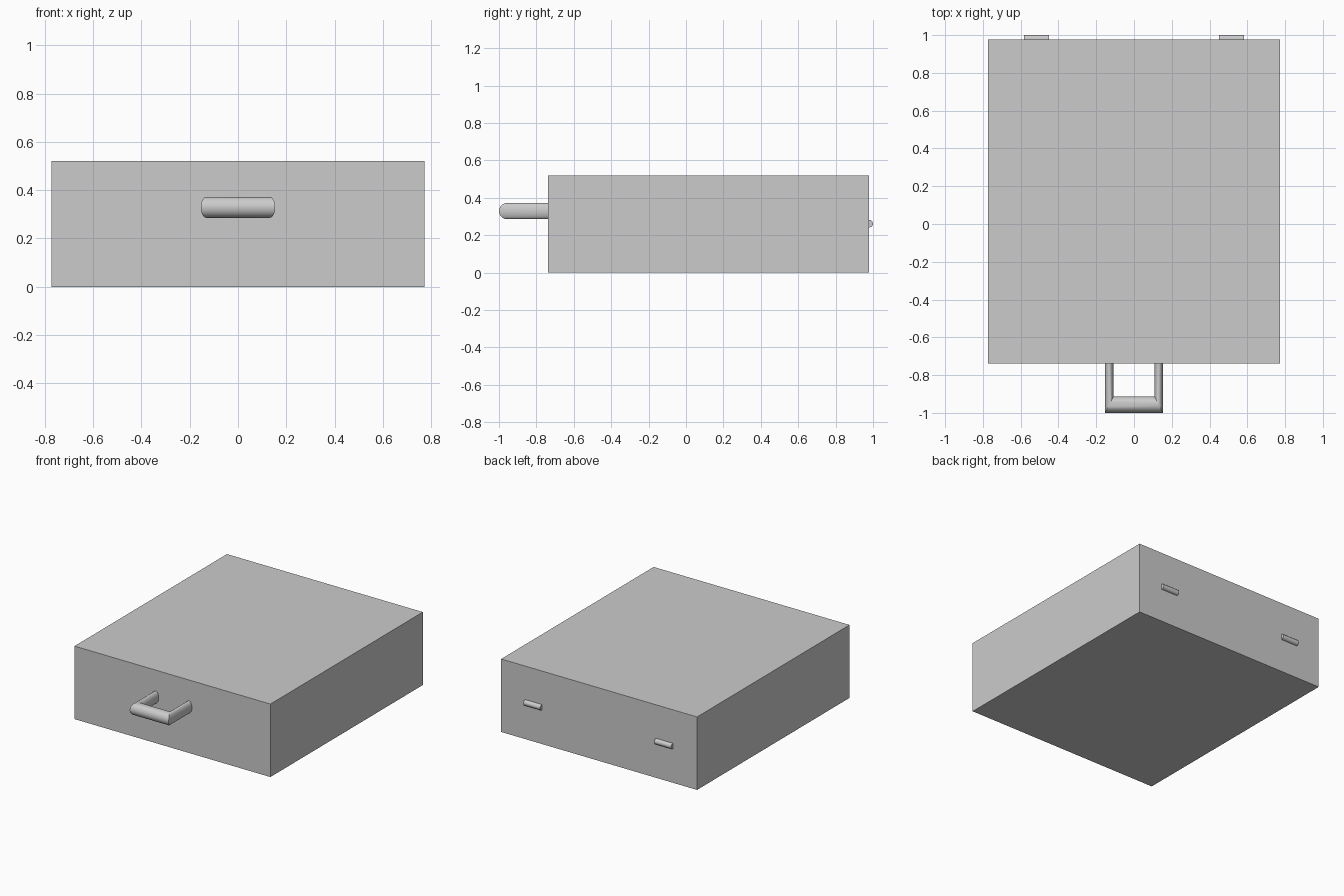
import bpy, bmesh, math

if "Cube" in bpy.data.objects:
    bpy.data.objects.remove(bpy.data.objects["Cube"])

grey = bpy.data.materials.new("light grey")
grey.diffuse_color = (0.6, 0.6, 0.6, 1)
grey.use_nodes = True
grey.node_tree.nodes["Principled BSDF"].inputs["Base Color"].default_value = grey.diffuse_color


def finish(name, bm, smooth=False):
    bmesh.ops.recalc_face_normals(bm, faces=bm.faces[:])
    me = bpy.data.meshes.new(name)
    bm.to_mesh(me)
    bm.free()
    me.materials.append(grey)
    ob = bpy.data.objects.new(name, me)
    bpy.context.collection.objects.link(ob)
    if smooth:
        bpy.context.view_layer.objects.active = ob
        ob.select_set(True)
        bpy.ops.object.shade_smooth_by_angle(angle=math.radians(35))
        ob.select_set(False)
    return ob


def tube(name, stations, sides=24):
    """Skin between rings; each station maps (cos, sin) to a point."""
    bm = bmesh.new()
    angles = [2 * math.pi * i / sides for i in range(sides)]
    rings = [[bm.verts.new(f(math.cos(a), math.sin(a))) for a in angles]
             for f in stations]
    for r, s in zip(rings, rings[1:]):
        for i in range(sides):
            j = (i + 1) % sides
            bm.faces.new((r[i], r[j], s[j], s[i]))
    bm.faces.new(rings[0])
    bm.faces.new(rings[-1])
    return finish(name, bm, True)


# Drawer body
FRONT, BACK = -0.738, 0.978
bm = bmesh.new()
bmesh.ops.create_cube(bm, size=1)
for v in bm.verts:
    v.co = (v.co.x * 1.544, v.co.y * (BACK - FRONT) + (FRONT + BACK) / 2,
            (v.co.z + 0.5) * 0.52)
finish("drawer_body", bm)

# Mitred pull handle: legs are oval, the grip is round
LX, RX, R, HZ, GY = 0.131, 0.023, 0.0435, 0.329, -0.9565


def leg_end(side):
    return lambda c, s: (side * (LX + RX * c), FRONT + 0.005, HZ + R * s)


def mitre(side):
    return lambda c, s: (side * (LX + RX * c), GY - R * c, HZ + R * s)


tube("pull_handle", [leg_end(-1), mitre(-1), mitre(1), leg_end(1)])

# Small pegs half sunk in the back
for side, label in ((-1, "left"), (1, "right")):
    tube(label + "_back_peg",
         [lambda c, s, x=side * d: (x, 0.98 + 0.02 * c, 0.262 + 0.02 * s)
          for d in (0.45, 0.582)])
